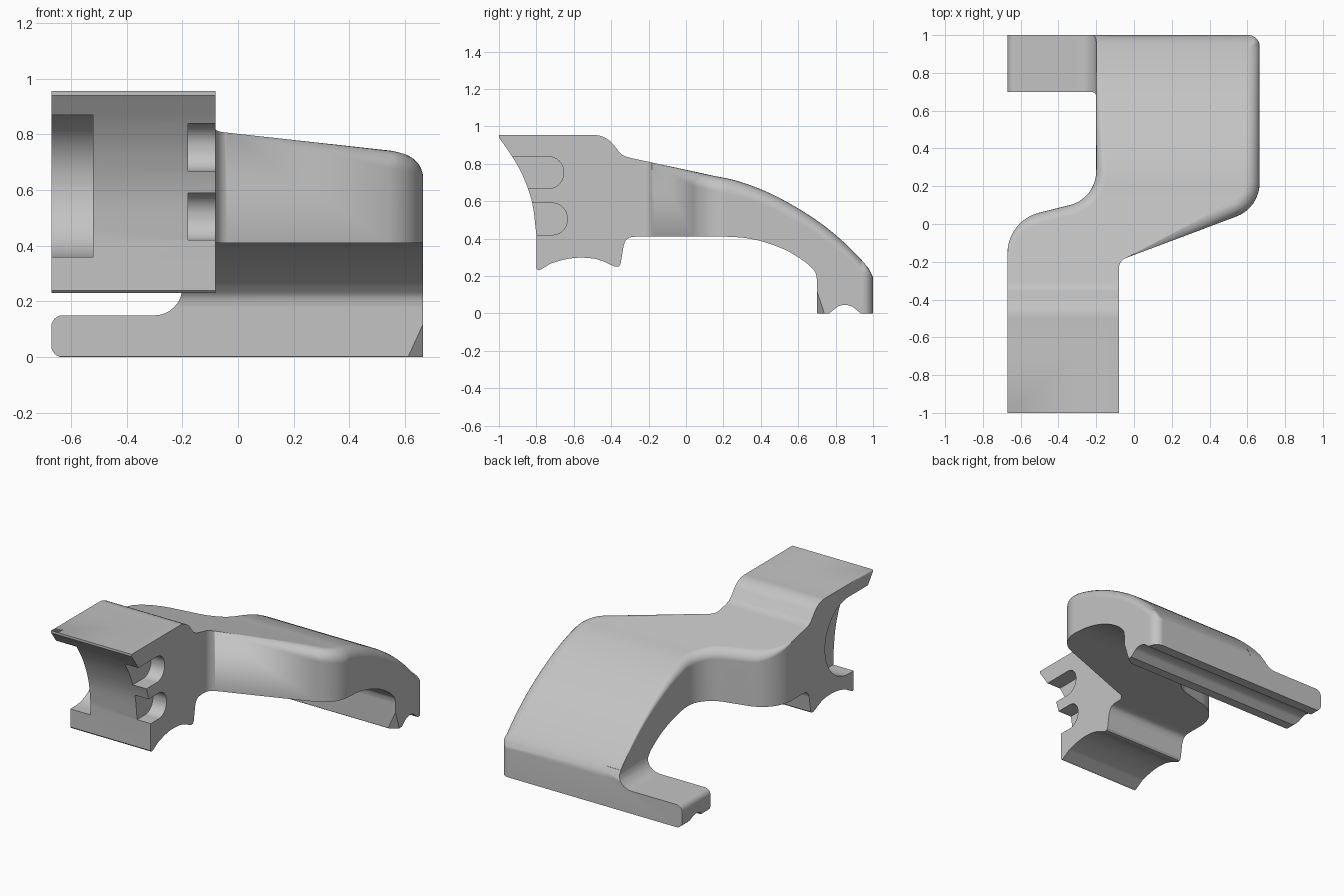
import bpy, bmesh, math
from mathutils import Vector

if "Cube" in bpy.data.objects:
    bpy.data.objects.remove(bpy.data.objects["Cube"])

grey = bpy.data.materials.new("plain grey")
grey.diffuse_color = (0.55, 0.55, 0.55, 1)
grey.use_nodes = True
grey.node_tree.nodes["Principled BSDF"].inputs["Base Color"].default_value = grey.diffuse_color


def make_object(name, bm):
    bmesh.ops.recalc_face_normals(bm, faces=bm.faces[:])
    me = bpy.data.meshes.new(name)
    bm.to_mesh(me)
    bm.free()
    ob = bpy.data.objects.new(name, me)
    bpy.context.collection.objects.link(ob)
    me.materials.append(grey)
    return ob


def prism(name, pts, axis, lo, hi):
    """Extrude a 2D outline along x or y."""
    bm = bmesh.new()
    place = (lambda a, b, v: (v, a, b)) if axis == "x" else (lambda a, b, v: (a, v, b))
    ends = [[bm.verts.new(place(a, b, v)) for a, b in pts] for v in (lo, hi)]
    for e in ends:
        bm.faces.new(e)
    n = len(pts)
    for i in range(n):
        j = (i + 1) % n
        bm.faces.new((ends[0][i], ends[0][j], ends[1][j], ends[1][i]))
    return make_object(name, bm)


def rounded(pts, steps=10):
    """Fillet polygon corners given as (a, b, radius)."""
    out = []
    for i, (a, b, r) in enumerate(pts):
        p = Vector((a, b))
        if r == 0:
            out.append((a, b))
            continue
        d0 = (Vector(pts[i - 1][:2]) - p).normalized()
        d1 = (Vector(pts[(i + 1) % len(pts)][:2]) - p).normalized()
        half = d0.angle(d1) / 2
        c = p + (d0 + d1).normalized() * (r / math.sin(half))
        t = r / math.tan(half)
        s, e = (p + d0 * t - c).normalized(), (p + d1 * t - c).normalized()
        for k in range(steps + 1):
            out.append(tuple(c + s.slerp(e, k / steps).normalized() * r))
    return out


def spline(pts, n=4):
    """Catmull-Rom curve through the points."""
    v = [Vector(p) for p in pts]
    v = [2 * v[0] - v[1]] + v + [2 * v[-1] - v[-2]]
    out = []
    for a, b, c, d in zip(v, v[1:], v[2:], v[3:]):
        for k in range(n):
            t = k / n
            out.append(tuple(0.5 * (2 * b + (c - a) * t + (2 * a - 5 * b + 4 * c - d) * t * t
                                    + (3 * b - a - 3 * c + d) * t ** 3)))
    return out + [tuple(pts[-1])]


def boolean(ob, other, op):
    m = ob.modifiers.new(op, "BOOLEAN")
    m.object, m.operation, m.solver = other, op, "EXACT"
    bpy.context.view_layer.objects.active = ob
    bpy.ops.object.modifier_apply(modifier=m.name)
    bpy.data.objects.remove(other)


# Height of the top surface along y
top = [(-1.1, 0.955)] + spline([(-0.5, 0.955), (-0.46, 0.95), (-0.42, 0.932), (-0.39, 0.905),
                                (-0.355, 0.86), (-0.33, 0.842), (-0.3, 0.832)], 2)
top += spline([(0.05, 0.757), (0.15, 0.735), (0.25, 0.715), (0.35, 0.683), (0.45, 0.642), (0.55, 0.59),
               (0.65, 0.53), (0.75, 0.46), (0.85, 0.375), (0.93, 0.295), (0.975, 0.24), (1.0, 0.19)], 3)


def top_z(y):
    for (y0, z0), (y1, z1) in zip(top, top[1:]):
        if y <= y1:
            return z0 + (z1 - z0) * (y - y0) / (y1 - y0)
    return top[-1][1]


def clamp(v):
    return max(0, min(1, v))


def edge_radius(x, y):
    """Rounding of the upper rim, fading out toward the head and the tail."""
    if y < -0.2:
        return 0
    fade = clamp((1 - y) / 0.07)
    if x > -0.15:
        return 0.08 * clamp((x + 0.03) / 0.5) * fade
    return 0.055 * clamp((y + 0.16) / 0.2) * fade


# Main body: plan outline with rounded upper rim, sheared onto the top curve
plan = rounded([(-0.67, -1, 0), (-0.08, -1, 0), (-0.08, -0.194, 0.06), (0.665, 0.086, 0.19),
                (0.665, 1, 0.06), (-0.2, 1, 0), (-0.2, 0.135, 0.185), (-0.67, 0.0175, 0.22)])
bm = bmesh.new()
rings = [[bm.verts.new((x, y, -2)) for x, y in plan]]
STEPS = 7
for k in range(STEPS + 1):
    a = math.pi / 2 * k / STEPS
    ring = []
    for i, p in enumerate(plan):
        p = Vector(p)
        t0 = (p - Vector(plan[i - 1])).normalized()
        t1 = (Vector(plan[(i + 1) % len(plan)]) - p).normalized()
        t = (t0 + t1).normalized()
        r = edge_radius(*p)
        q = p + Vector((-t.y, t.x)) * r * (1 - math.cos(a))
        ring.append(bm.verts.new((q.x, q.y, r * (math.sin(a) - 1))))
    rings.append(ring)
n = len(plan)
for r0, r1 in zip(rings, rings[1:]):
    for i in range(n):
        j = (i + 1) % n
        bm.faces.new((r0[i], r0[j], r1[j], r1[i]))
bm.faces.new(rings[0][::-1])
bm.faces.new(rings[-1])
bmesh.ops.remove_doubles(bm, verts=bm.verts[:], dist=1e-5)
bmesh.ops.triangulate(bm, faces=bm.faces[:])
for y, z in top[1:-1]:
    bmesh.ops.bisect_plane(bm, geom=bm.verts[:] + bm.edges[:] + bm.faces[:],
                           plane_co=(0, y, 0), plane_no=(0, 1, 0), dist=1e-6)
for v in bm.verts:
    v.co.z += top_z(v.co.y)
body = make_object("bracket_body", bm)

# Side foot with rounded end and a fillet into the body
foot = [(-0.1, -0.05), (-0.63, -0.05)]
foot += [(-0.63 - 0.04 * math.sin(a), 0.04 - 0.04 * math.cos(a)) for a in [i * math.pi / 12 for i in range(7)]]
foot += [(-0.63 - 0.04 * math.cos(a), 0.11 + 0.04 * math.sin(a)) for a in [i * math.pi / 12 for i in range(7)]]
foot += [(-0.3 + 0.1 * math.sin(a), 0.25 - 0.1 * math.cos(a)) for a in [i * math.pi / 16 for i in range(9)]]
foot += [(-0.1, 0.25)]
boolean(body, prism("foot", foot, "y", 0.65, 1.0), "UNION")

# Side profile: front hollow, scalloped underside, arch and grooved sole
profile = [(0.5, 2), (-1.06, 2), (-1.06, 1.01)]
profile += spline([(-1.0, 0.94), (-0.93, 0.84), (-0.87, 0.73), (-0.822, 0.59), (-0.8, 0.42)])
profile += [(-0.8, 0.24), (-0.79, 0.23), (-0.775, 0.235)]
profile += spline([(-0.72, 0.268), (-0.64, 0.29), (-0.56, 0.298), (-0.47, 0.288), (-0.38, 0.25)])
profile += [(-0.36, 0.25), (-0.35, 0.262), (-0.337, 0.34)]
profile += spline([(-0.333, 0.365), (-0.32, 0.392), (-0.3, 0.406), (-0.27, 0.41)])
profile += spline([(0.22, 0.41), (0.32, 0.403), (0.43, 0.378), (0.54, 0.335), (0.63, 0.28), (0.675, 0.24),
                   (0.693, 0.215), (0.7, 0.18)])
profile += [(0.7, 0.003), (0.703, 0), (0.765, 0)]
profile += spline([(0.785, 0.016), (0.815, 0.038), (0.85, 0.045), (0.885, 0.038), (0.915, 0.016)])
profile += [(0.935, 0), (1.05, 0), (1.05, 0.1)]
profile += [(y, z + 0.003) for y, z in reversed(top) if y > 0.6]
boolean(body, prism("profile_cutter", profile, "x", -1, 1), "INTERSECT")

# Two round-ended slots on the right and one large recess on the left of the head
for name, back, z0, z1, r, x0, x1 in (("upper_slot", -0.655, 0.668, 0.838, 0.08, -0.18, 0.1),
                                      ("lower_slot", -0.635, 0.42, 0.59, 0.08, -0.18, 0.1),
                                      ("left_recess", -0.5, 0.36, 0.87, 0.25, -0.9, -0.52)):
    outline = rounded([(-1.3, z0, 0), (back, z0, r), (back, z1, r), (-1.3, z1, 0)], 14)
    boolean(body, prism(name, outline, "x", x0, x1), "DIFFERENCE")

# Small slanted cut on the sole's outer corner
bm = bmesh.new()
for p in ((0.61, 0.7, 0), (0.665, 0.74, 0), (0.665, 0.7, 0.12)):
    bm.verts.new(p)
    bm.verts.new(Vector(p) + Vector((0.1, -0.1, -0.1)))
bmesh.ops.convex_hull(bm, input=bm.verts[:])
boolean(body, make_object("corner_cutter", bm), "DIFFERENCE")

# Clean up and smooth shading
bm = bmesh.new()
bm.from_mesh(body.data)
bmesh.ops.remove_doubles(bm, verts=bm.verts[:], dist=1e-5)
bmesh.ops.dissolve_limit(bm, angle_limit=0.01, verts=bm.verts[:], edges=bm.edges[:])
bm.to_mesh(body.data)
bm.free()
body.data.materials.clear()
body.data.materials.append(grey)
for p in body.data.polygons:
    p.material_index = 0
bpy.context.view_layer.objects.active = body
body.select_set(True)
bpy.ops.object.shade_smooth_by_angle(angle=math.radians(30))
w = body.modifiers.new("even_shading", "WEIGHTED_NORMAL")
w.keep_sharp = True
